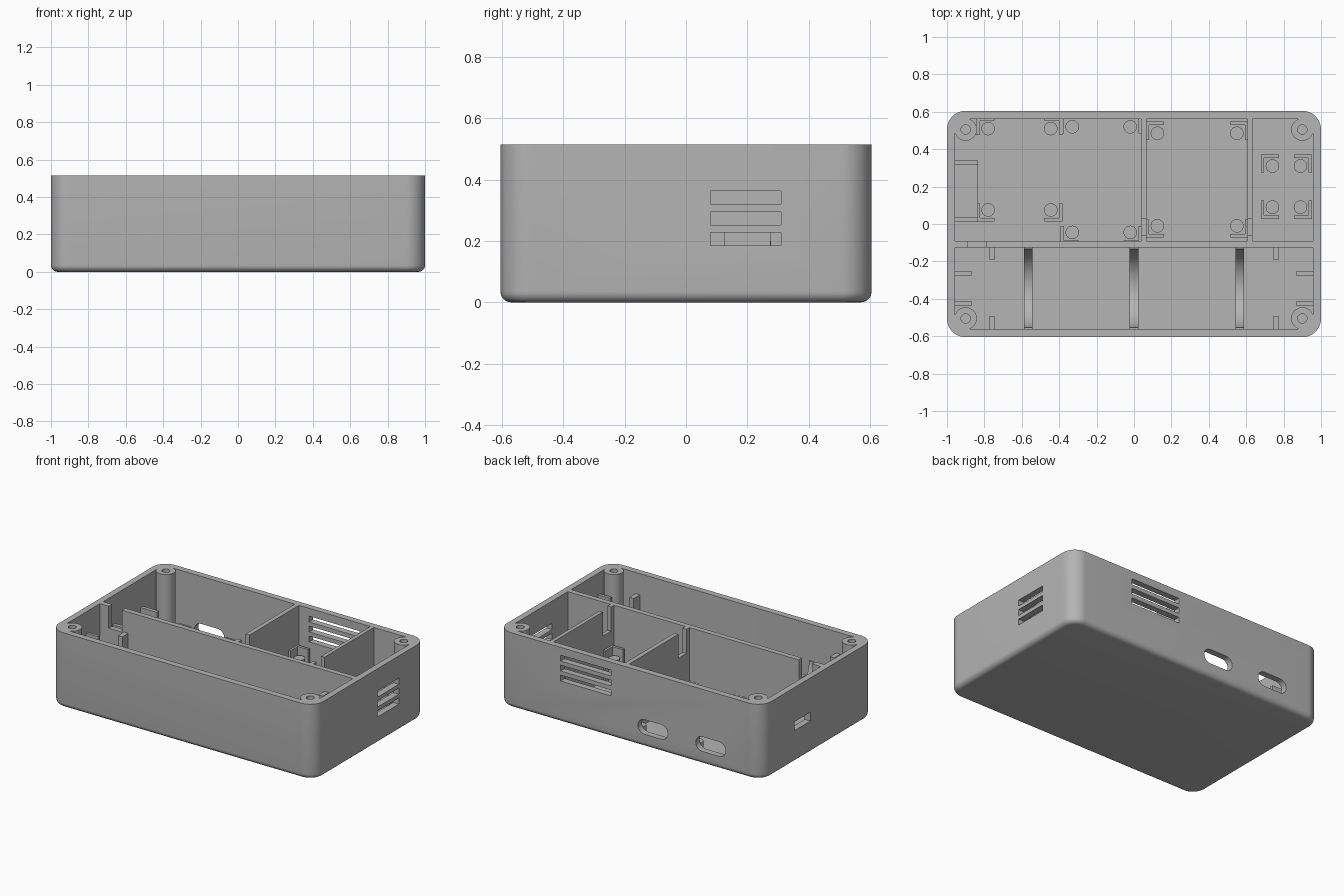
import bpy, bmesh, math
from mathutils import Vector

if "Cube" in bpy.data.objects:
    bpy.data.objects.remove(bpy.data.objects["Cube"], do_unlink=True)

HX, HY, TOP, FLOOR, WALL, R = 1.0, 0.605, 0.515, 0.04, 0.043, 0.1
IX, IY = HX - WALL, HY - WALL
LOW = FLOOR - 0.01          # internal parts sink slightly into the floor

grey = bpy.data.materials.new("grey plastic")
grey.use_nodes = True
grey.diffuse_color = (0.46, 0.46, 0.46, 1)
grey.node_tree.nodes["Principled BSDF"].inputs["Base Color"].default_value = (0.46, 0.46, 0.46, 1)


def finish(name, bm, smooth=False):
    bmesh.ops.recalc_face_normals(bm, faces=bm.faces)
    mesh = bpy.data.meshes.new(name)
    bm.to_mesh(mesh)
    bm.free()
    mesh.materials.append(grey)
    obj = bpy.data.objects.new(name, mesh)
    bpy.context.collection.objects.link(obj)
    if smooth:
        smooth_edges(obj)
    return obj


def smooth_edges(obj):
    bpy.ops.object.select_all(action="DESELECT")
    obj.select_set(True)
    bpy.context.view_layer.objects.active = obj
    bpy.ops.object.shade_smooth_by_angle(angle=math.radians(30))


def prism(bm, points, axis, start, end):
    """Extrude a flat outline along the named axis."""
    place = {"x": lambda p, d: (d, p[0], p[1]),
             "y": lambda p, d: (p[0], d, p[1]),
             "z": lambda p, d: (p[0], p[1], d)}[axis]
    rings = [[bm.verts.new(place(p, d)) for p in points] for d in (start, end)]
    loft(bm, rings)


def loft(bm, rings, capped=True):
    n = len(rings[0])
    for a, b in zip(rings, rings[1:]):
        for i in range(n):
            j = (i + 1) % n
            bm.faces.new((a[i], a[j], b[j], b[i]))
    if capped:
        bm.faces.new(rings[0])
        bm.faces.new(rings[-1])


def box(bm, x0, x1, y0, y1, z0, z1):
    prism(bm, [(x0, y0), (x1, y0), (x1, y1), (x0, y1)], "z", z0, z1)


def arc(cx, cy, r, a0, a1, n):
    return [(cx + r * math.cos(math.radians(a0 + (a1 - a0) * i / n)),
             cy + r * math.sin(math.radians(a0 + (a1 - a0) * i / n))) for i in range(n + 1)]


def circle(cx, cy, r, n=32):
    return arc(cx, cy, r, 0, 360, n)[:-1]


def rounded_ring(bm, inset, z):
    cx, cy, pts = HX - R, HY - R, []
    for k, (sx, sy) in enumerate([(1, 1), (-1, 1), (-1, -1), (1, -1)]):
        pts += arc(sx * cx, sy * cy, R - inset, 90 * k, 90 * k + 90, 12)
    return [bm.verts.new((x, y, z)) for x, y in pts]


# Shell: rounded tray with a filleted bottom edge
bm = bmesh.new()
FIL = 0.035
rings = [rounded_ring(bm, FIL * (1 - math.sin(t)), FIL * (1 - math.cos(t)))
         for t in [math.pi / 2 * i / 6 for i in range(7)]]
rings += [rounded_ring(bm, i, z) for i, z in [(0, TOP), (WALL, TOP), (WALL, FLOOR)]]
loft(bm, rings)
shell = finish("shell", bm)

# Openings: vents, rounded ports and the switch slot
bm = bmesh.new()
for i in range(3):
    z = 0.185 + i * 0.068
    box(bm, IX - 0.05, HX + 0.05, 0.08, 0.31, z, z + 0.042)
    z += 0.1
    box(bm, 0.145, 0.525, IY - 0.05, HY + 0.05, z, z + 0.04)
for x in (-0.61, -0.173):
    stadium = arc(x + 0.063, 0.14, 0.05, -90, 90, 12) + arc(x - 0.063, 0.14, 0.05, 90, 270, 12)
    prism(bm, stadium, "y", IY - 0.05, HY + 0.05)
box(bm, -HX - 0.05, -IX + 0.05, 0.085, 0.255, 0.22, 0.28)
cutter = finish("opening_cutter", bm)
cutter.hide_render = True

cut = shell.modifiers.new("openings", "BOOLEAN")
cut.operation, cut.solver, cut.object = "DIFFERENCE", "EXACT", cutter
bpy.context.view_layer.objects.active = shell
shell.select_set(True)
bpy.ops.object.modifier_apply(modifier=cut.name)
bpy.data.objects.remove(cutter, do_unlink=True)
smooth_edges(shell)

# Corner screw posts with blind holes
bm = bmesh.new()
for sx in (-1, 1):
    for sy in (-1, 1):
        profile = [(0.06, LOW), (0.06, TOP), (0.025, TOP), (0.025, 0.2)]
        loft(bm, [[bm.verts.new((x, y, z)) for x, y in circle(sx * 0.9, sy * 0.505, r)]
                  for r, z in profile])
finish("screw_posts", bm, True)


# Partition walls, each with a cable notch
def notched(a, b, n0, n1, depth):
    return [(a, LOW), (b, LOW), (b, TOP), (n1, TOP), (n1, depth),
            (n0, depth), (n0, TOP), (a, TOP)]


bm = bmesh.new()
prism(bm, notched(-IX - 0.01, IX + 0.01, -0.89, -0.79, 0.365), "y", -0.126, -0.09)
finish("long_partition", bm)
bm = bmesh.new()
for x0, x1 in ((0.037, 0.067), (0.608, 0.634)):
    prism(bm, notched(-0.1, IY + 0.01, -0.058, 0.03, 0.35), "x", x0, x1)
finish("cross_partitions", bm)

# Board mounts: a round post and an outer corner bracket at each corner
MOUNTS = {"left_board": (-0.78, -0.445, 0.075, 0.51, 0.1, 0.15),
          "middle_board": (-0.33, -0.02, -0.045, 0.52, 0.1, 0.15),
          "vented_board": (0.125, 0.55, -0.01, 0.485, 0.2, 0.25),
          "end_board": (0.74, 0.89, 0.09, 0.31, 0.2, 0.245)}
for name, (x0, x1, y0, y1, post_z, bracket_z) in MOUNTS.items():
    posts, brackets = bmesh.new(), bmesh.new()
    for x, sx in ((x0, -1), (x1, 1)):
        for y, sy in ((y0, -1), (y1, 1)):
            prism(posts, circle(x, y, 0.036, 24), "z", LOW, post_z)
            ell = [(0.062, 0.062), (-0.035, 0.062), (-0.035, 0.044),
                   (0.044, 0.044), (0.044, -0.035), (0.062, -0.035)]
            prism(brackets, [(x + sx * u, y + sy * v) for u, v in ell], "z", LOW, bracket_z)
    finish(name + "_posts", posts, True)
    finish(name + "_brackets", brackets)

# Switch holder: a low platform between two cheeks
bm = bmesh.new()
box(bm, -IX - 0.01, -0.835, 0.03, 0.32, LOW, 0.21)
for y in (0.01, 0.315):
    box(bm, -IX - 0.01, -0.835, y, y + 0.025, LOW, 0.32)
finish("switch_holder", bm)

# Battery cradles: ribs with a half-round hollow
bm = bmesh.new()
CY, CZ, CR = -0.344, 0.265, 0.21
outline = [(-IY - 0.01, CZ), (-IY - 0.01, LOW), (-0.12, LOW), (-0.12, CZ)]
outline += arc(CY, CZ, CR, 0, -180, 28)
for x in (-0.565, 0.0, 0.565):
    prism(bm, outline, "x", x - 0.023, x + 0.023)
finish("battery_cradles", bm, True)

# Battery contact ribs at both ends
bm = bmesh.new()
for s in (-1, 1):
    a, b = sorted((s * 0.742, s * 0.775))
    box(bm, a, b, -0.19, -0.12, LOW, 0.37)
    box(bm, a, b, -IY - 0.01, -0.495, LOW, 0.37)
    a, b = sorted((s * 0.865, s * (IX + 0.01)))
    for y in (-0.265, -0.425):
        box(bm, a, b, y - 0.01, y + 0.01, LOW, 0.37)
finish("contact_ribs", bm)
